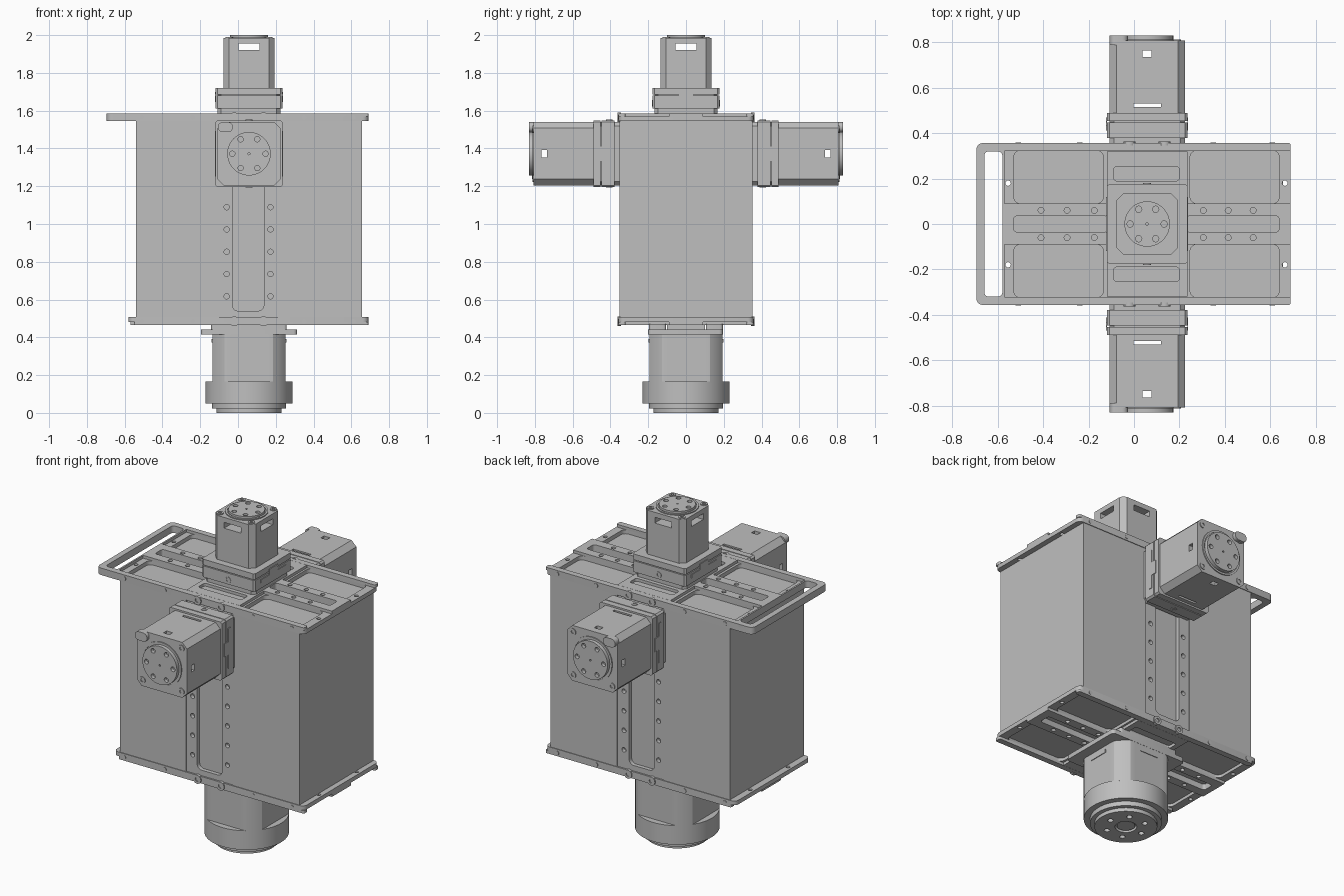
import bpy, bmesh, math
from mathutils import Matrix, Vector

if "Cube" in bpy.data.objects:
    bpy.data.objects.remove(bpy.data.objects["Cube"], do_unlink=True)

grey = bpy.data.materials.new("mid grey")
grey.use_nodes = True
COL = (0.52, 0.52, 0.52, 1)
grey.diffuse_color = COL
for n in grey.node_tree.nodes:
    if n.type == 'BSDF_PRINCIPLED':
        n.inputs["Base Color"].default_value = COL

C = 0.058          # x of the centre line of the body
made = []


def frame(u, v, w, origin=(0, 0, 0)):
    """Matrix whose local axes are u, v (drawing plane) and w (extrusion)."""
    m = Matrix((u, v, w)).transposed().to_4x4()
    m.translation = Vector(origin)
    return m


X, Y, Z = Vector((1, 0, 0)), Vector((0, 1, 0)), Vector((0, 0, 1))


# Outline helpers
def rect(x0, x1, y0, y1, r=0.0, seg=5):
    if r == 0:
        return [(x0, y0), (x1, y0), (x1, y1), (x0, y1)]
    pts = []
    corners = [(x1 - r, y1 - r), (x0 + r, y1 - r), (x0 + r, y0 + r), (x1 - r, y0 + r)]
    for k, (cx, cy) in enumerate(corners):
        for i in range(seg + 1):
            a = math.pi / 2 * (k + i / seg)
            pts.append((cx + r * math.cos(a), cy + r * math.sin(a)))
    return pts


def square(h, c):
    return rect(-h, h, -h, h, c, 1)


def circle(x, y, r, n=32):
    return [(x + r * math.cos(2 * math.pi * i / n), y + r * math.sin(2 * math.pi * i / n))
            for i in range(n)]


def slab(name, loops, d0, d1, m):
    """Extrude outlines (later loops inside the first are holes) from d0 to d1 along w."""
    cu = bpy.data.curves.new(name, 'CURVE')
    cu.dimensions, cu.fill_mode = '2D', 'BOTH'
    cu.extrude = abs(d1 - d0) / 2
    for pts in loops:
        s = cu.splines.new('POLY')
        s.points.add(len(pts) - 1)
        for p, (a, b) in zip(s.points, pts):
            p.co = (a, b, 0, 1)
        s.use_cyclic_u = True
    tmp = bpy.data.objects.new(name, cu)
    bpy.context.collection.objects.link(tmp)
    dg = bpy.context.evaluated_depsgraph_get()
    me = bpy.data.meshes.new_from_object(tmp.evaluated_get(dg))
    bpy.data.objects.remove(tmp, do_unlink=True)
    me.transform(m @ Matrix.Translation((0, 0, (d0 + d1) / 2)))
    bm = bmesh.new()
    bm.from_mesh(me)
    bmesh.ops.remove_doubles(bm, verts=bm.verts, dist=0.0002)
    bmesh.ops.recalc_face_normals(bm, faces=bm.faces)
    bm.to_mesh(me)
    bm.free()
    me.materials.clear()
    me.materials.append(grey)
    ob = bpy.data.objects.new(name, me)
    bpy.context.collection.objects.link(ob)
    made.append(ob)
    return ob


# Main box with a shallow channel down the front and back
G0, G1, HY = -0.10, 0.213, 0.353
slab("body_box", [[(-0.54, -HY), (G0, -HY), (G0, -HY + 0.03), (G1, -HY + 0.03), (G1, -HY), (0.657, -HY),
                   (0.657, HY), (G1, HY), (G1, HY - 0.03), (G0, HY - 0.03), (G0, HY), (-0.54, HY)]],
     0.50, 1.545, Matrix.Identity(4))

RIVETS = (-0.41, -0.295, -0.175, 0.305, 0.415, 0.525)


def end_frame(side, m, d, x0):
    """Windowed end plate: lower sheet, raised rails and a slotted spine."""
    wins = [rect(a, b, s - 0.117, s + 0.117, 0.03)
            for a, b in ((-0.53, -0.135), (0.247, 0.64)) for s in (-0.207, 0.207)]
    slots = [rect(-0.53, -0.115, -0.035, 0.035, 0.015), rect(0.23, 0.64, -0.035, 0.035, 0.015)]
    pockets = [rect(-0.09, 0.2, s - 0.032, s + 0.032, 0.015) for s in (-0.222, 0.222)]
    eyes = [circle(x, y, 0.012, 12) for x in (-0.555, 0.665) for y in (-0.18, 0.18)]
    grip = [rect(-0.66, -0.58, -0.32, 0.32, 0.02)] if x0 < -0.6 else []
    slab(side + "_sheet", [rect(x0, 0.69, -0.357, 0.357, 0.03)] + wins + slots + eyes + grip, d, d + 0.025, m)
    lo, hi = d + 0.025, d + 0.042
    for s in (-1, 1):
        slab(side + "_rail", [rect(x0 + 0.03, 0.69, s * 0.339 - 0.018, s * 0.339 + 0.018, 0.01)], lo, hi, m)
    left = [circle(x, y, 0.013, 12) for x in RIVETS for y in (-0.06, 0.06)]
    slab(side + "_spine", [rect(-0.57, 0.69, -0.09, 0.09)] + slots + left, lo, hi, m)
    for s, p in zip((-1, 1), pockets):
        slab(side + "_bridge", [rect(-0.12, 0.235, s * 0.205 - 0.115, s * 0.205 + 0.115), p], lo, hi, m)
    if grip:
        slab("handle", [rect(x0, -0.57, -0.357, 0.357, 0.03)] + grip, lo, hi, m)


UP, DOWN = frame(X, Y, Z), frame(X, Y, -Z)
end_frame("top", UP, 1.544, -0.695)
end_frame("bottom", DOWN, -0.507, -0.58)

# Channel strips, plate screws and clamp bolts, front and back
for side, w in (("front", -Y), ("back", Y)):
    m = frame(X, Z, w)
    holes = [circle(x, 0.617 + 0.118 * i, 0.014, 14) for x in (-0.06, 0.172) for i in range(5)]
    slab(side + "_strip", [rect(G0, G1, 0.505, 1.545), rect(-0.03, 0.137, 0.54, 1.3, 0.03)] + holes,
         HY - 0.03, HY - 0.006, m)
    for z in (0.485, 1.565):
        for x in (-0.51, -0.24, 0.35, 0.61):
            slab(side + "_screw", [circle(x, z, 0.012, 14)], 0.35, 0.36, m)
        for x in (-0.02, 0.135):
            slab(side + "_clamp_bolt", [circle(x, z, 0.026, 20), circle(x, z, 0.012, 12)], 0.345, 0.363, m)


def mount(name, m, d0, d1, h):
    """Square coupling: two slabs on a narrower core, with key plates and a pin on each side."""
    t = d1 - d0
    slab(name + "_core", [square(h - 0.01, 0.02)], d0 - 0.01, d1, m)
    slab(name + "_block", [square(h, 0.01)], d0 + 0.2 * t, d0 + 0.7 * t, m)
    slab(name + "_flange", [square(h, 0.01)], d0 + 0.74 * t, d1, m)
    a, b, c = d0 + 0.45 * t, d0 + 0.6 * t, d0 + 0.85 * t
    key = [(a, -0.12), (b, -0.12), (b, -0.04), (c, -0.04), (c, 0.04), (b, 0.04), (b, 0.12), (a, 0.12)]
    for s in (-1, 1):
        slab(name + "_key", [key], h, h + 0.004, m @ frame(Z, Y, s * X))
        slab(name + "_pin", [circle(0, d0 + 0.4 * t, 0.018, 16), circle(0, d0 + 0.4 * t, 0.01, 12)],
             h, h + 0.003, m @ frame(X, Z, s * Y))


def housing(name, m, h, c, layers):
    """Chamfered motor body; a layer with gaps leaves openings right through it."""
    for d0, d1, gu, gv in layers:
        if gu == gv == 0:
            slab(name + "_body", [square(h, c)], d0, d1, m)
            continue
        for su in (-1, 1):
            for sv in (-1, 1):
                pts = [(gu, gv), (h, gv), (h, h - c), (h - c, h), (gu, h)]
                slab(name + "_wall", [[(su * u, sv * v) for u, v in pts]], d0, d1, m)


def horn(name, m, r, d0, d1, bolt, ring):
    """Round output disc with six holes, a collar and four corner screws."""
    holes = [circle(ring * math.cos(k * math.pi / 3), ring * math.sin(k * math.pi / 3), 0.014, 14)
             for k in range(6)]
    slab(name + "_horn", [circle(0, 0, r, 48), circle(0, 0, 0.006, 8)] + holes, d0, d1, m)
    slab(name + "_collar", [circle(0, 0, r + 0.018, 48), circle(0, 0, r + 0.006, 48)], d0, d0 + 0.006, m)
    for su in (-1, 1):
        for sv in (-1, 1):
            slab(name + "_corner_screw", [circle(su * bolt, sv * bolt, 0.02, 18),
                                          circle(su * bolt, sv * bolt, 0.01, 6)], d0 - 0.01, d0 + 0.005, m)


# Front and back motors
for side, w in (("front", -Y), ("back", Y)):
    m = frame(X, Z, w, (C, 0, 1.372))
    name = side + "_motor"
    mount(name, m, 0.35, 0.49, 0.177)
    housing(name, m, 0.167, 0.032, [(0.49, 0.515, 0, 0), (0.515, 0.53, 0.06, 0), (0.53, 0.735, 0, 0),
                                    (0.735, 0.765, 0.02, 0.02), (0.765, 0.808, 0, 0)])
    horn(name, m, 0.115, 0.808, 0.83, 0.13, 0.088)
    slab(name + "_lug", [rect(-0.165, -0.085, 0.115, 0.167, 0.024)], 0.79, 0.83, m)

# Top motor
m = frame(X, Y, Z, (C, 0, 0))
mount("top_motor", m, 1.585, 1.72, 0.177)
housing("top_motor", m, 0.135, 0.03, [(1.72, 1.92, 0, 0), (1.92, 1.955, 0.056, 0.056), (1.955, 1.985, 0, 0)])
horn("top_motor", m, 0.1, 1.985, 2.0, 0.105, 0.075)

# Bottom motor: round housing with four flats, wide ring and stepped cap
m = frame(X, Y, -Z, (C, 0, 0))
slab("bottom_flange", [rect(-0.255, 0.255, -0.2, 0.195, 0.02)], -0.442, -0.415, m)
slab("bottom_core", [rect(-0.16, 0.16, -0.1, 0.1)], -0.47, -0.44, m)
for s in (-1, 1):
    slab("bottom_clamp", [rect(-0.2, 0.2, s * 0.15 - 0.045, s * 0.15 + 0.045, 0.015)], -0.47, -0.44, m)
flats = []
for i in range(96):
    a = 2 * math.pi * i / 96
    r = min(0.231, 0.194 / max(abs(math.cos(a)), abs(math.sin(a))))
    flats.append((r * math.cos(a), r * math.sin(a)))
slab("bottom_housing", [flats], -0.416, -0.16, m)
slab("bottom_ring", [circle(0, 0, 0.231, 64)], -0.165, -0.05, m)
slab("bottom_cap", [circle(0, 0, 0.196, 64)], -0.05, -0.022, m)
spots = [circle(0.11 * math.cos(k * math.pi / 3), 0.11 * math.sin(k * math.pi / 3), 0.016, 14) for k in range(6)]
slab("bottom_horn", [circle(0, 0, 0.172, 64), circle(0, 0, 0.06, 32)] + spots, -0.024, 0, m)
slab("bottom_hub", [circle(0, 0, 0.05, 32)], -0.024, -0.006, m)
for s in (-1, 1):
    for q, ax in ((X, Y), (Y, X)):
        slab("housing_slot", [rect(-0.06, 0.06, -0.392, -0.372)], 0.19, 0.198, m @ frame(q, Z, s * ax))

# Smooth round walls, keep edges sharp
bpy.ops.object.select_all(action='DESELECT')
for ob in made:
    ob.select_set(True)
bpy.context.view_layer.objects.active = made[0]
bpy.ops.object.shade_smooth_by_angle(angle=math.radians(25))
